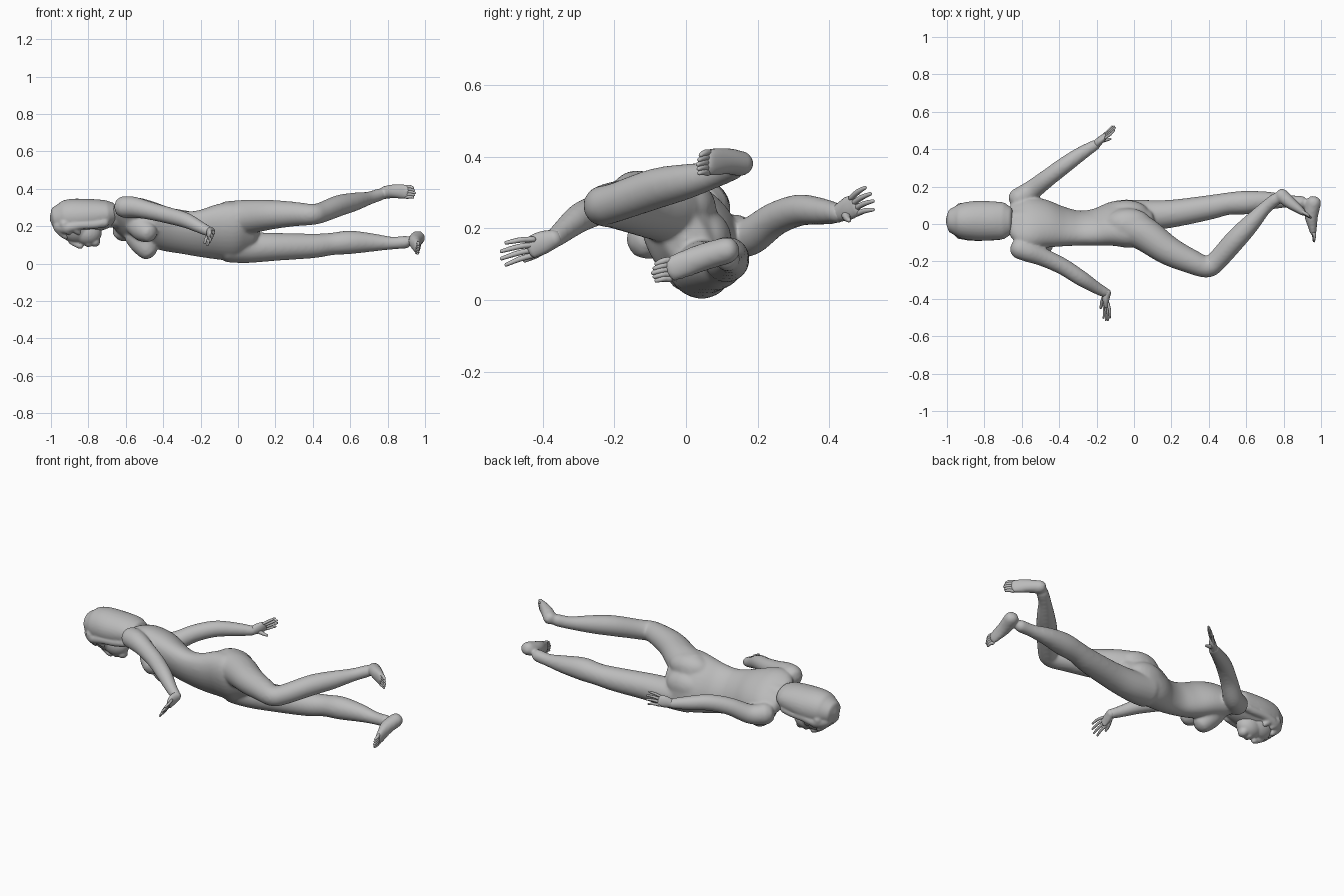
import bpy, bmesh, math
from mathutils import Vector, Matrix

grey = bpy.data.materials.new("plain grey")
grey.diffuse_color = (0.5, 0.5, 0.5, 1)


def spline(p, n):
    """Catmull-Rom samples through the section rows."""
    q = [p[0]] + p + [p[-1]]
    out = []
    for i in range(1, len(q) - 2):
        for k in range(n):
            t = k / n
            out.append([0.5 * (2 * b + (c - a) * t + (2 * a - 5 * b + 4 * c - d) * t * t
                               + (3 * b - a - 3 * c + d) * t ** 3)
                        for a, b, c, d in zip(*q[i - 1:i + 3])])
    return out + [list(p[-1])]


def tube(bm, rows, seg=20, n=5):
    """Rounded tube; rows are x, y, z, half width, half depth, roll in degrees."""
    rows = [tuple(r) + (r[3], 0)[len(r) - 4:] if len(r) < 6 else tuple(r) for r in rows]
    s = spline(rows, n)
    pos = [Vector(r[:3]) for r in s]
    rings, ends = [], []
    for i, r in enumerate(s):
        t = (pos[min(i + 1, len(s) - 1)] - pos[max(i - 1, 0)]).normalized()
        ang = math.radians(r[5])
        u = Vector((0, math.cos(ang), math.sin(ang)))
        u = (u - t * u.dot(t)).normalized()
        v = t.cross(u)
        side = -1 if i == 0 else 1
        end = i in (0, len(s) - 1)
        steps = [(1, 0), (0.72, 0.55)] if end else [(1, 0)]
        if i == 0:
            steps.reverse()
        h = min(r[3], r[4]) * side
        for k, off in steps:
            rings.append([bm.verts.new(pos[i] + t * off * h
                          + u * r[3] * k * math.cos(math.tau * j / seg)
                          + v * r[4] * k * math.sin(math.tau * j / seg)) for j in range(seg)])
        if end:
            ends.append(bm.verts.new(pos[i] + t * 0.8 * h))
    for a, b in zip(rings, rings[1:]):
        for j in range(seg):
            k = (j + 1) % seg
            bm.faces.new((a[j], a[k], b[k], b[j]))
    for j in range(seg):
        k = (j + 1) % seg
        bm.faces.new((ends[0], rings[0][k], rings[0][j]))
        bm.faces.new((ends[1], rings[-1][j], rings[-1][k]))


def ball(bm, c, r):
    m = Matrix.Translation(c) @ Matrix.Diagonal((*r, 1))
    bmesh.ops.create_uvsphere(bm, u_segments=24, v_segments=16, radius=1, matrix=m)


def finish(name, bm, voxel=0, smooth=6, swell=0):
    bmesh.ops.recalc_face_normals(bm, faces=bm.faces)
    for f in bm.faces:
        f.smooth = True
    me = bpy.data.meshes.new(name)
    bm.to_mesh(me)
    bm.free()
    me.materials.append(grey)
    ob = bpy.data.objects.new(name, me)
    bpy.context.collection.objects.link(ob)
    if voxel:
        rm = ob.modifiers.new("blend", "REMESH")
        rm.mode, rm.voxel_size, rm.use_smooth_shade = "VOXEL", voxel, True
        sm = ob.modifiers.new("soften", "SMOOTH")
        sm.factor, sm.iterations = 0.5, smooth
        if swell:
            dm = ob.modifiers.new("swell", "DISPLACE")
            dm.strength, dm.mid_level = swell, 0
    return ob


# Body: trunk and limbs blended into one skin
bm = bmesh.new()
tube(bm, [(-0.63, 0.015, 0.25, 0.13, 0.055, 145), (-0.57, 0.01, 0.24, 0.155, 0.083, 143),
          (-0.48, 0.003, 0.215, 0.145, 0.092, 139), (-0.38, -0.013, 0.183, 0.13, 0.08, 128),
          (-0.29, -0.022, 0.166, 0.122, 0.073, 122), (-0.2, -0.017, 0.162, 0.134, 0.08, 120),
          (-0.1, 0.002, 0.17, 0.158, 0.1, 120), (-0.01, 0.0, 0.172, 0.165, 0.105, 120),
          (0.05, 0.0, 0.17, 0.13, 0.08, 120)], 32)
# neck
tube(bm, [(-0.58, 0.015, 0.25, 0.07), (-0.67, 0.015, 0.25, 0.052), (-0.78, 0.015, 0.235, 0.055)])
# chest and seat volumes
tube(bm, [(-0.545, -0.04, 0.215, 0.06), (-0.505, -0.085, 0.182, 0.062), (-0.48, -0.12, 0.165, 0.05)])
tube(bm, [(-0.55, 0.03, 0.155, 0.06), (-0.51, 0.012, 0.108, 0.062), (-0.483, 0.0, 0.07, 0.052)])
ball(bm, (-0.03, 0.004, 0.258), (0.12, 0.076, 0.071))
ball(bm, (-0.04, 0.058, 0.165), (0.115, 0.066, 0.08))
# near arm and far arm
tube(bm, [(-0.615, -0.128, 0.303, 0.055), (-0.56, -0.148, 0.302, 0.053),
          (-0.48, -0.18, 0.285, 0.045), (-0.38, -0.228, 0.26, 0.041),
          (-0.28, -0.292, 0.232, 0.038), (-0.2, -0.342, 0.193, 0.029),
          (-0.15, -0.369, 0.17, 0.024)])
tube(bm, [(-0.62, 0.13, 0.18, 0.057), (-0.55, 0.178, 0.177, 0.05), (-0.46, 0.247, 0.225, 0.044),
          (-0.37, 0.315, 0.25, 0.041), (-0.28, 0.378, 0.247, 0.034),
          (-0.2, 0.427, 0.241, 0.024)])
# lower straight leg
tube(bm, [(-0.05, 0.04, 0.098, 0.088), (0.05, 0.045, 0.087, 0.08), (0.2, 0.055, 0.09, 0.071),
          (0.4, 0.088, 0.095, 0.062), (0.5, 0.108, 0.105, 0.056), (0.6, 0.115, 0.114, 0.059),
          (0.72, 0.124, 0.113, 0.045), (0.82, 0.122, 0.11, 0.031), (0.9, 0.115, 0.115, 0.031)])
# upper bent leg
tube(bm, [(-0.06, 0.0, 0.24, 0.09), (0.05, -0.05, 0.25, 0.088), (0.18, -0.14, 0.262, 0.075),
          (0.3, -0.198, 0.265, 0.062), (0.392, -0.23, 0.263, 0.053), (0.445, -0.194, 0.273, 0.051),
          (0.54, -0.087, 0.31, 0.053), (0.62, -0.002, 0.33, 0.046), (0.7, 0.085, 0.35, 0.032),
          (0.76, 0.135, 0.37, 0.03)])
# feet
tube(bm, [(0.962, 0.12, 0.14, 0.034, 0.037, 90), (0.948, 0.05, 0.12, 0.035, 0.034, 90),
          (0.954, -0.01, 0.098, 0.035, 0.021, 90), (0.958, -0.045, 0.085, 0.033, 0.014, 90)])
tube(bm, [(0.785, 0.157, 0.38, 0.032, 0.034, 90), (0.83, 0.117, 0.387, 0.034, 0.03, 90),
          (0.88, 0.08, 0.386, 0.037, 0.02, 90), (0.905, 0.06, 0.383, 0.036, 0.014, 90)])
finish("body", bm, 0.008, 12, 0.004)


def digits(name, root, tip, spread, count, r, fan=1.3, palm=None, thumb=None):
    """Row of fingers or toes, fanned along the spread vector."""
    bm = bmesh.new()
    root, tip, spread = Vector(root), Vector(tip), Vector(spread)
    if palm:
        tube(bm, palm, 16)
    for i in range(count):
        k = 2 * i / (count - 1) - 1
        a = root + spread * k
        b = tip + spread * k * fan - (tip - root) * 0.2 * abs(k)
        mid = (a + b) / 2 + Vector((0.004, 0, 0.003))
        tube(bm, [(*a, r), (*mid, r * 0.95), (*b, r * 0.65)], 8, 3)
    if thumb:
        tube(bm, thumb, 8, 3)
    return finish(name, bm)


# Hands and toes
digits("near_hand", (-0.15, -0.425, 0.147), (-0.145, -0.522, 0.124), (0.012, 0, 0.022), 4, 0.008,
       1.4, [(-0.145, -0.365, 0.172, 0.025, 0.023, 90), (-0.15, -0.4, 0.16, 0.032, 0.019, 70),
             (-0.15, -0.435, 0.145, 0.03, 0.012, 65)],
       [(-0.155, -0.385, 0.15, 0.014), (-0.172, -0.42, 0.125, 0.01), (-0.178, -0.45, 0.11, 0.006)])
digits("far_hand", (-0.158, 0.468, 0.262), (-0.1, 0.522, 0.288), (0.004, -0.008, 0.022), 4, 0.008,
       1.4, [(-0.205, 0.425, 0.241, 0.024, 0.023, 100), (-0.175, 0.452, 0.255, 0.032, 0.019, 105),
             (-0.155, 0.472, 0.264, 0.03, 0.012, 110)],
       [(-0.18, 0.445, 0.24, 0.014), (-0.15, 0.45, 0.228, 0.01), (-0.125, 0.455, 0.222, 0.006)])
digits("lower_toes", (0.957, -0.045, 0.085), (0.962, -0.093, 0.075), (0.002, 0, 0.026), 5, 0.0095, 0.9)
digits("upper_toes", (0.9, 0.063, 0.383), (0.946, 0.033, 0.378), (0, 0.002, 0.028), 5, 0.0095, 0.9)

# Face: skull, jaw, nose, lips and chin blended together
bm = bmesh.new()
ball(bm, (-0.865, 0.013, 0.212), (0.1, 0.078, 0.1))
ball(bm, (-0.805, 0.008, 0.166), (0.075, 0.06, 0.067))
tube(bm, [(-0.895, 0.006, 0.118, 0.012), (-0.86, 0.004, 0.1, 0.014), (-0.84, 0.004, 0.094, 0.015)], 12)
ball(bm, (-0.8, 0.004, 0.104), (0.018, 0.026, 0.014))
ball(bm, (-0.765, 0.006, 0.116), (0.026, 0.03, 0.024))
finish("face", bm, 0.006, 6, 0.002)

# Hair: smooth bob over the back of the skull, with side curtains and a soft fringe
bm = bmesh.new()
tube(bm, [(-0.945, 0.017, 0.245, 0.082, 0.078), (-0.925, 0.017, 0.247, 0.092, 0.09),
          (-0.88, 0.017, 0.25, 0.101, 0.095), (-0.82, 0.017, 0.253, 0.105, 0.092),
          (-0.74, 0.017, 0.26, 0.101, 0.082), (-0.695, 0.017, 0.266, 0.096, 0.071)], 32)
for s in (-1, 1):
    tube(bm, [(-0.952, 0.015 + s * 0.03, 0.2, 0.04), (-0.915, 0.015 + s * 0.066, 0.192, 0.03),
              (-0.85, 0.015 + s * 0.082, 0.205, 0.022), (-0.77, 0.015 + s * 0.08, 0.21, 0.022),
              (-0.71, 0.015 + s * 0.074, 0.22, 0.024)])
    for x in (-0.92, -0.87):
        tube(bm, [(x - 0.01, 0.015 + s * 0.07, 0.215, 0.026), (x, 0.015 + s * 0.073, 0.185, 0.021),
                  (x + 0.02, 0.015 + s * 0.066, 0.164, 0.012)], 10, 3)
for i in range(4):
    y = -0.027 + 0.028 * i
    tube(bm, [(-0.958, y, 0.21, 0.026), (-0.948, y, 0.175, 0.023),
              (-0.92, y + 0.006, 0.142, 0.014)], 10, 3)
finish("hair", bm, 0.006, 8, 0.002)
